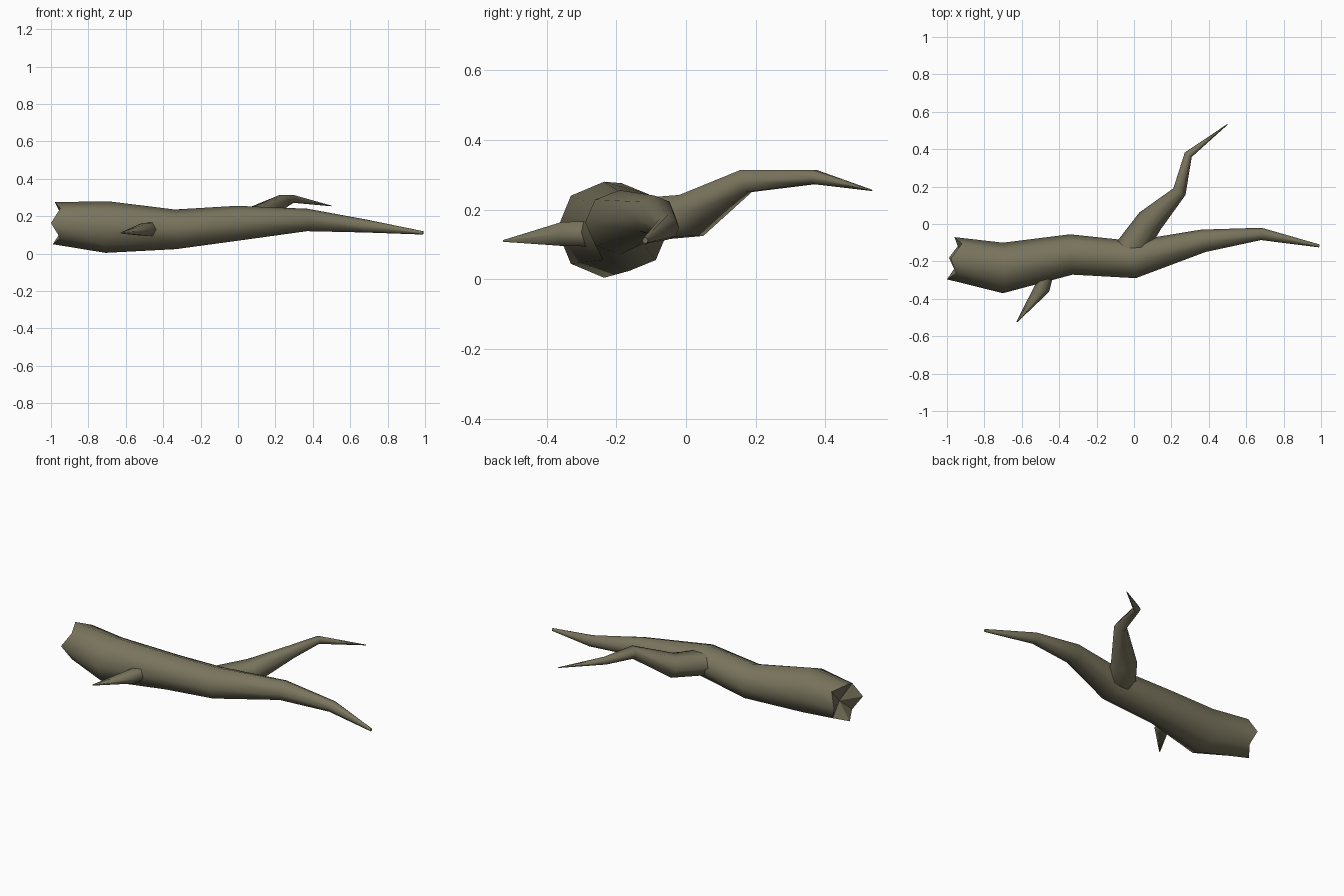
import bpy, bmesh, math
from mathutils import Vector

if "Cube" in bpy.data.objects:
    bpy.data.objects.remove(bpy.data.objects["Cube"])

bark = bpy.data.materials.new("bark")
bark.diffuse_color = (0.19, 0.175, 0.11, 1)
bark.use_nodes = True
bark.node_tree.nodes["Principled BSDF"].inputs["Base Color"].default_value = bark.diffuse_color


def limb(name, rings, sides, jag=None, pit=None):
    """Tapered tube through rings of (centre, half width, half height)."""
    bm = bmesh.new()
    pts = [Vector(r[0]) for r in rings]
    loops = []
    for i, (c, rw, rh) in enumerate(rings):
        before = (pts[i] - pts[i - 1]).normalized() if i else Vector()
        after = (pts[i + 1] - pts[i]).normalized() if i < len(pts) - 1 else Vector()
        t = (before + after).normalized()
        side = Vector((0, 0, 1)).cross(t).normalized()
        up = t.cross(side)
        loop = []
        for k in range(sides):
            a = 2 * math.pi * k / sides
            p = pts[i] + side * rw * math.cos(a) + up * rh * math.sin(a)
            if i == 0 and jag:
                p.x = jag[k]
            loop.append(bm.verts.new(p))
        loops.append(loop)
    for a, b in zip(loops, loops[1:]):
        for k in range(sides):
            n = (k + 1) % sides
            bm.faces.new((a[k], a[n], b[n], b[k])).smooth = True
    # end caps: tip is flat, the base is a fan that may sink inwards
    bm.faces.new(loops[-1])
    hub = bm.verts.new(pit or pts[0])
    for k in range(sides):
        f = bm.faces.new((loops[0][(k + 1) % sides], loops[0][k], hub))
        f.smooth = False
        for e in f.edges:
            e.smooth = False
    bmesh.ops.recalc_face_normals(bm, faces=bm.faces)
    me = bpy.data.meshes.new(name)
    bm.to_mesh(me)
    bm.free()
    me.materials.append(bark)
    ob = bpy.data.objects.new(name, me)
    bpy.context.collection.objects.link(ob)
    return ob


# Main log with a splintered broken end
limb("log", [
    ((-0.96, -0.183, 0.163), 0.115, 0.113),
    ((-0.70, -0.235, 0.142), 0.135, 0.138),
    ((-0.335, -0.163, 0.130), 0.108, 0.106),
    ((0.0, -0.19, 0.163), 0.100, 0.093),
    ((0.37, -0.09, 0.180), 0.061, 0.060),
    ((0.68, -0.053, 0.148), 0.033, 0.035),
    ((0.99, -0.117, 0.111), 0.008, 0.009)], 8,
    jag=(-0.96, -0.92, -0.98, -0.95, -1.0, -0.95, -0.99, -0.93),
    pit=(-0.92, -0.18, 0.16))

# Long crooked branch at the back
limb("branch", [
    ((-0.02, -0.14, 0.170), 0.085, 0.070),
    ((0.085, 0.015, 0.183), 0.073, 0.070),
    ((0.243, 0.173, 0.282), 0.037, 0.038),
    ((0.290, 0.370, 0.293), 0.022, 0.023),
    ((0.50, 0.533, 0.255), 0.002, 0.002)], 6)

# Short twig stub at the front
limb("twig", [
    ((-0.46, -0.22, 0.130), 0.042, 0.042),
    ((-0.492, -0.345, 0.130), 0.042, 0.040),
    ((-0.626, -0.523, 0.110), 0.003, 0.003)], 6)
